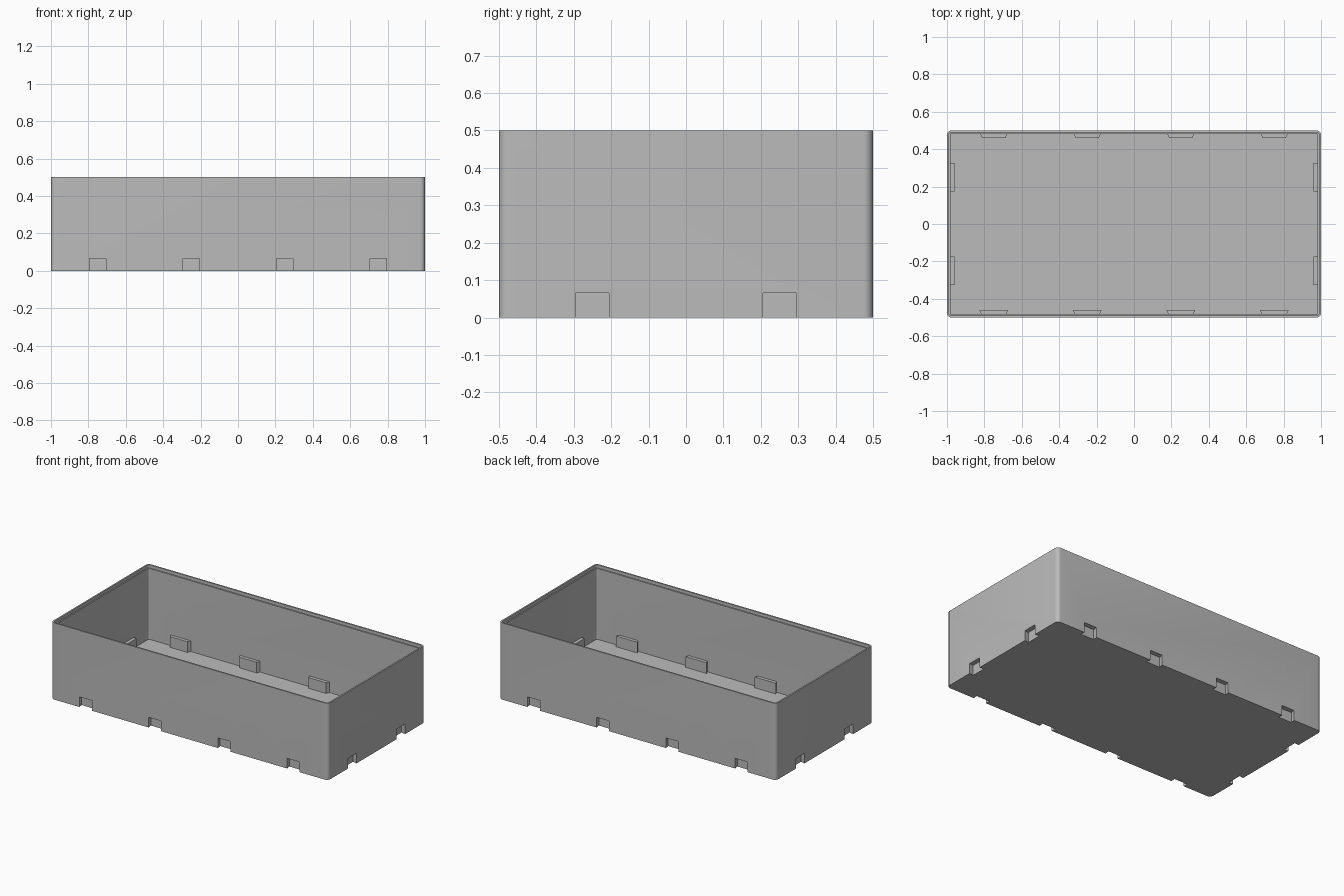
import bpy, bmesh, math
from mathutils import Vector, Matrix

if "Cube" in bpy.data.objects:
    bpy.data.objects.remove(bpy.data.objects["Cube"])

HX, HY, H = 1.0, 0.5, 0.5      # half length, half depth, height
WALL, LIP, FLOOR = 0.018, 0.01, 0.018
RADIUS = 0.025

plastic = bpy.data.materials.new("grey plastic")
plastic.use_nodes = True
plastic.diffuse_color = (0.5, 0.5, 0.5, 1)
plastic.node_tree.nodes["Principled BSDF"].inputs["Base Color"].default_value = (0.5, 0.5, 0.5, 1)


def rounded_rect(inset, z, steps=6):
    """Outline of the tray, moved inwards by inset."""
    r = RADIUS - inset
    points = []
    for corner, (sx, sy) in enumerate([(1, 1), (-1, 1), (-1, -1), (1, -1)]):
        for i in range(steps + 1):
            a = math.pi / 2 * (corner + i / steps)
            points.append((sx * (HX - RADIUS) + r * math.cos(a),
                           sy * (HY - RADIUS) + r * math.sin(a), z))
    return points


def finish(bm, name):
    bmesh.ops.recalc_face_normals(bm, faces=bm.faces)
    mesh = bpy.data.meshes.new(name)
    bm.to_mesh(mesh)
    bm.free()
    mesh.materials.append(plastic)
    obj = bpy.data.objects.new(name, mesh)
    bpy.context.collection.objects.link(obj)
    return obj


def wedge(bm, matrix, near, far, half_near, half_far, z0, z1):
    """Trapezoid block reaching inwards from a wall (local +y is inwards)."""
    outline = [(-half_near, near), (half_near, near), (half_far, far), (-half_far, far)]
    low, high = ([bm.verts.new(matrix @ Vector((x, y, z))) for x, y in outline]
                 for z in (z0, z1))
    bm.faces.new(low)
    bm.faces.new(high)
    for i in range(4):
        j = (i + 1) % 4
        bm.faces.new((low[i], low[j], high[j], high[i]))


# Tray shell with a stepped rim
bm = bmesh.new()
section = [(0, 0), (0, H), (LIP, H), (LIP, H - 0.02), (WALL, H - 0.02), (WALL, FLOOR)]
rings = [[bm.verts.new(p) for p in rounded_rect(*s)] for s in section]
for a, b in zip(rings, rings[1:]):
    for i in range(len(a)):
        j = (i + 1) % len(a)
        bm.faces.new((a[i], a[j], b[j], b[i]))
bm.faces.new(rings[0])
bm.faces.new(rings[-1])
tray = finish(bm, "tray")

# Clip places: four on each long wall, two on each short wall
places = []
for side in (-1, 1):
    turn = Matrix.Rotation(0 if side < 0 else math.pi, 4, "Z")
    for x in (-0.75, -0.25, 0.25, 0.75):
        far_half = 0.077 if side < 0 else 0.062
        near_half = 0.062 if side < 0 else 0.077
        places.append((Matrix.Translation((x, side * HY, 0)) @ turn, near_half, far_half))
    turn = Matrix.Rotation(side * math.pi / 2, 4, "Z")
    for y in (-0.25, 0.25):
        places.append((Matrix.Translation((side * HX, y, 0)) @ turn, 0.075, 0.075))

housings, pockets = bmesh.new(), bmesh.new()
for matrix, near_half, far_half in places:
    wedge(housings, matrix, 0.01, 0.04, near_half, far_half, 0.008, 0.088)
    wedge(pockets, matrix, -0.01, 0.03, 0.043, 0.05, -0.05, 0.066)

# Join the clip housings, then cut the pockets from outside
for helper, operation in ((finish(housings, "clip_housings"), "UNION"),
                          (finish(pockets, "clip_pockets"), "DIFFERENCE")):
    helper.hide_render = True
    mod = tray.modifiers.new(helper.name, "BOOLEAN")
    mod.operation = operation
    mod.solver = "EXACT"
    mod.object = helper
    bpy.context.view_layer.objects.active = tray
    bpy.ops.object.modifier_apply(modifier=mod.name)
    bpy.data.objects.remove(helper)

# Smooth corners, crisp edges
bpy.ops.object.select_all(action="DESELECT")
tray.select_set(True)
bpy.context.view_layer.objects.active = tray
bpy.ops.object.shade_smooth_by_angle(angle=math.radians(30))
